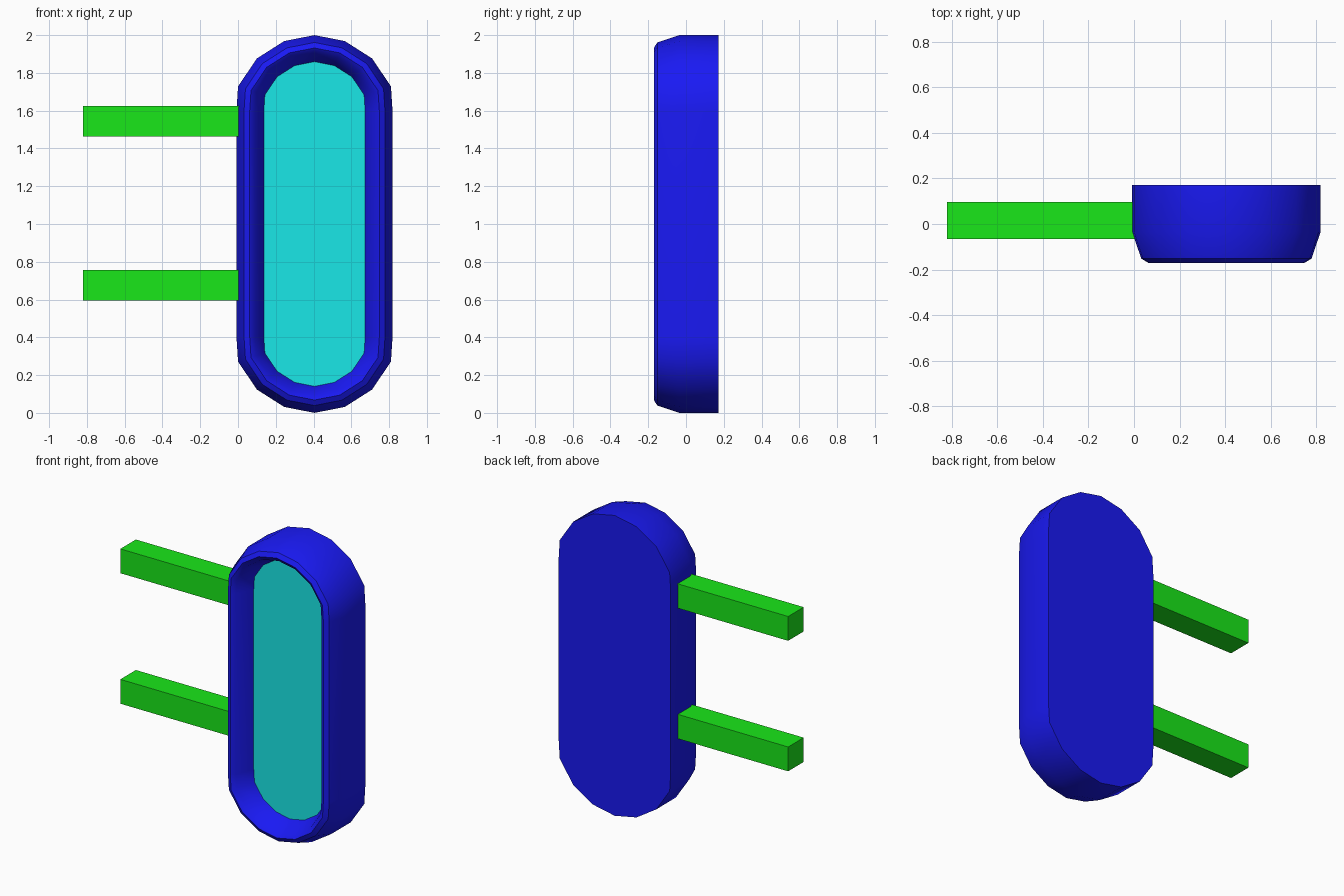
import bpy, bmesh
from math import radians

if "Cube" in bpy.data.objects:
    bpy.data.objects.remove(bpy.data.objects["Cube"])

CX, RX, RZ = 0.405, 0.413, 0.40      # capsule centre and end radii
GLASS_Y = -0.03
GLASS_INSET = 0.145


def material(name, rgb):
    m = bpy.data.materials.new(name)
    m.diffuse_color = (*rgb, 1)
    m.use_nodes = True
    m.node_tree.nodes["Principled BSDF"].inputs["Base Color"].default_value = m.diffuse_color
    return m


BLUE = material("blue", (0.01, 0.01, 0.9))
CYAN = material("cyan", (0.01, 0.8, 0.8))
GREEN = material("green", (0.01, 0.8, 0.01))


def capsule(inset):
    """Low-sided capsule outline as (x, z), inset from the outer edge."""
    quarter = [(1, 0), (0.98, 0.32), (0.74, 0.69), (0.39, 0.92)]
    k = (RX - inset) / RX
    q = [(x * RX * k, 0.6 + z * RZ * k) for x, z in quarter]
    top = q + [(0, 0.6 + RZ * k)] + [(-x, z) for x, z in reversed(q)]
    return [(CX + x, 1 + z) for x, z in top] + [(CX - x, 1 - z) for x, z in top]


def finish(name, bm, mat, smooth=False):
    bmesh.ops.recalc_face_normals(bm, faces=bm.faces)
    me = bpy.data.meshes.new(name)
    bm.to_mesh(me)
    bm.free()
    me.materials.append(mat)
    ob = bpy.data.objects.new(name, me)
    bpy.context.collection.objects.link(ob)
    if smooth:
        bpy.ops.object.select_all(action='DESELECT')
        ob.select_set(True)
        bpy.context.view_layer.objects.active = ob
        bpy.ops.object.shade_smooth_by_angle(angle=radians(35))
    return ob


# Mirror housing: rings of (inset, y) from the back edge round the rim to the glass
profile = [(0, 0.172), (0, -0.035), (0.04, -0.152), (0.07, -0.17),
           (0.098, -0.15), (GLASS_INSET, GLASS_Y)]
bm = bmesh.new()
rings = [[bm.verts.new((x, y, z)) for x, z in capsule(i)] for i, y in profile]
n = len(rings[0])
for a, b in zip(rings, rings[1:]):
    for i in range(n):
        j = (i + 1) % n
        bm.faces.new((a[i], a[j], b[j], b[i]))
bm.faces.new(rings[0])
# recalculation needs a closed shell, so cap the front and remove it afterwards
cap = bm.faces.new(rings[-1])
bmesh.ops.recalc_face_normals(bm, faces=bm.faces)
bmesh.ops.delete(bm, geom=[cap], context='FACES_ONLY')
finish("mirror_housing", bm, BLUE, smooth=True)

# Mirror glass: single face looking towards -y
bm = bmesh.new()
face = bm.faces.new([bm.verts.new((x, GLASS_Y, z)) for x, z in capsule(GLASS_INSET)])
face.normal_update()
glass = finish("mirror_glass", bm, CYAN)
if glass.data.polygons[0].normal.y > 0:
    glass.data.flip_normals()

# Two square mounting arms
for name, z in (("lower_arm", 0.676), ("upper_arm", 1.545)):
    bm = bmesh.new()
    bmesh.ops.create_cube(bm, size=1)
    for v in bm.verts:
        v.co = (-0.408 + v.co.x * 0.824, 0.015 + v.co.y * 0.163, z + v.co.z * 0.162)
    finish(name, bm, GREEN)
